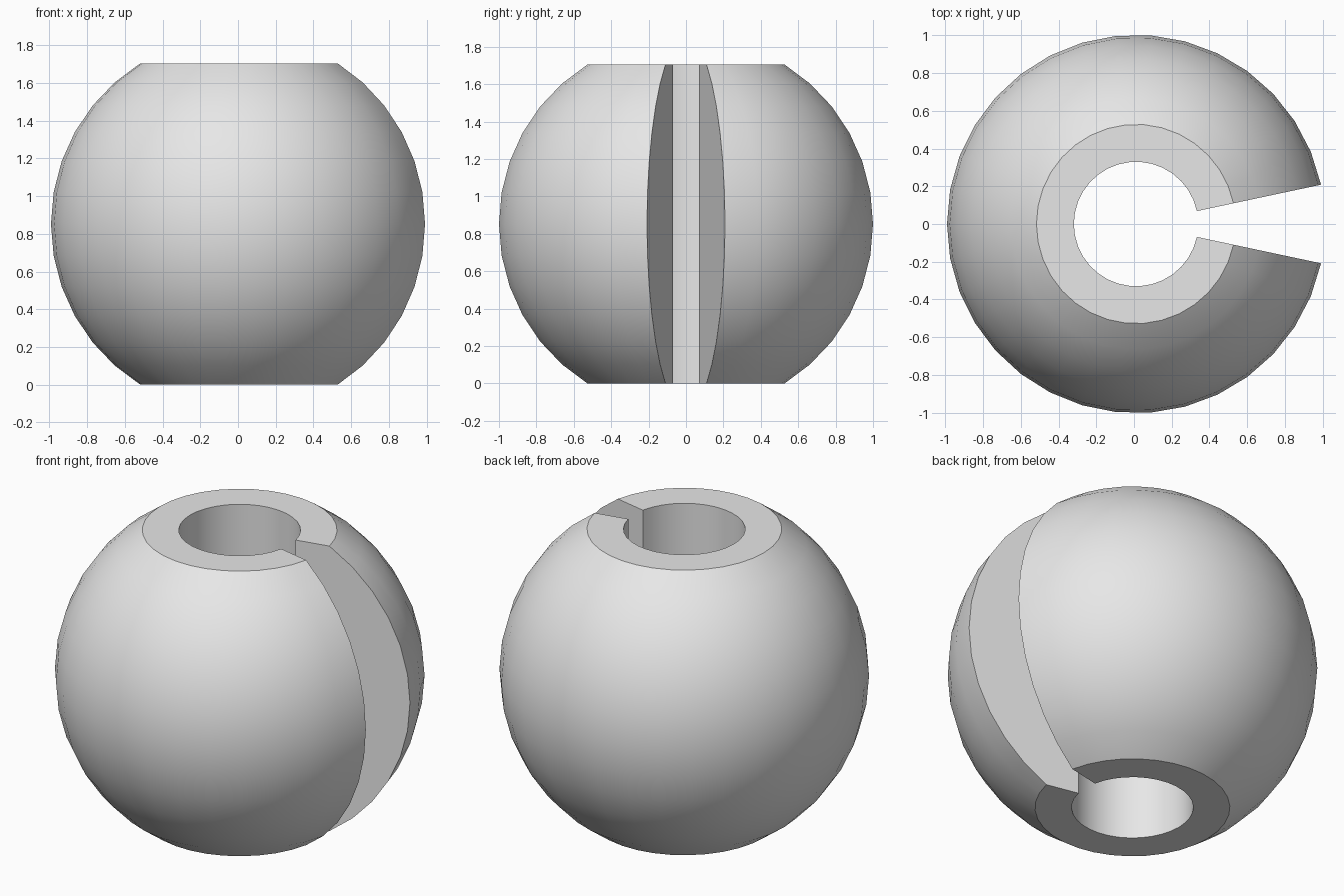
import bpy
import bmesh
from math import radians, cos, sin, asin

cube = bpy.data.objects.get("Cube")
if cube:
    bpy.data.objects.remove(cube)

RADIUS, HOLE, HEIGHT = 1.003, 0.33, 1.705
HALF_GAP = radians(12)
SEGMENTS, ARC_STEPS = 32, 12
SHIFT_X = RADIUS * (1 - cos(HALF_GAP)) / 2  # centres the open ring

# Cross-section: truncated arc outside, straight bore inside
tilt = asin(HEIGHT / 2 / RADIUS)
angles = [-tilt + 2 * tilt * i / ARC_STEPS for i in range(ARC_STEPS + 1)]
profile = [(RADIUS * cos(a), HEIGHT / 2 + RADIUS * sin(a)) for a in angles]
profile += [(HOLE, HEIGHT), (HOLE, 0)]

# Sweep the section around the vertical axis, leaving the slot open
bm = bmesh.new()
rings = []
for s in range(SEGMENTS + 1):
    t = HALF_GAP + (radians(360) - 2 * HALF_GAP) * s / SEGMENTS
    rings.append([bm.verts.new((r * cos(t) + SHIFT_X, r * sin(t), z))
                  for r, z in profile])
n = len(profile)
for a, b in zip(rings, rings[1:]):
    for i in range(n):
        j = (i + 1) % n
        bm.faces.new((a[i], b[i], b[j], a[j]))

# Flat slot walls
bm.faces.new(rings[0])
bm.faces.new(rings[-1][::-1])
bmesh.ops.recalc_face_normals(bm, faces=bm.faces)

mesh = bpy.data.meshes.new("slotted_ball")
bm.to_mesh(mesh)
bm.free()
ball = bpy.data.objects.new("slotted_ball", mesh)
bpy.context.collection.objects.link(ball)

# Plain grey material
grey = bpy.data.materials.new("light_grey")
grey.use_nodes = True
colour = (0.8, 0.8, 0.8, 1)
grey.diffuse_color = colour
grey.node_tree.nodes["Principled BSDF"].inputs["Base Color"].default_value = colour
mesh.materials.append(grey)

# Smooth ball and bore, crisp cut edges
bpy.ops.object.select_all(action="DESELECT")
ball.select_set(True)
bpy.context.view_layer.objects.active = ball
bpy.ops.object.shade_smooth_by_angle(angle=radians(25))
